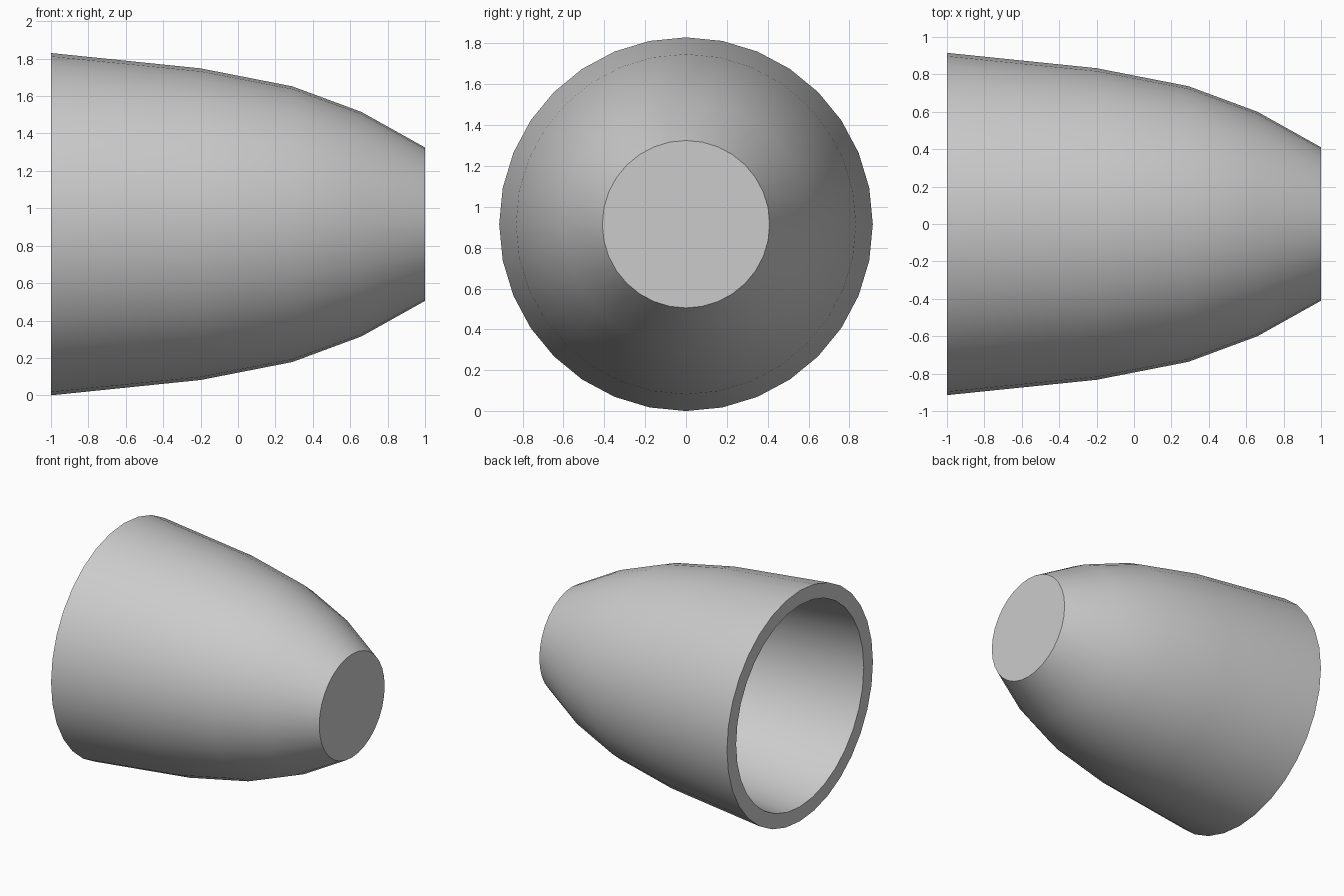
import bpy, bmesh, math

cube = bpy.data.objects.get("Cube")
if cube:
    bpy.data.objects.remove(cube, do_unlink=True)

SIDES = 32
CENTRE = 0.915

grey = bpy.data.materials.new("light grey")
grey.use_nodes = True
colour = (0.6, 0.6, 0.6, 1)
grey.diffuse_color = colour
grey.node_tree.nodes["Principled BSDF"].inputs["Base Color"].default_value = colour

# Profile as (x, radius): outer wall to the blunt end, then the hollow
outer = [(-1, 0.915), (-0.2, 0.833), (0.29, 0.737), (0.66, 0.6), (1, 0.41)]
inner = [(-1, 0.80), (-0.2, 0.72), (0.26, 0.63), (0.6, 0.5), (0.88, 0.33)]

bm = bmesh.new()


def ring(x, r):
    angles = [2 * math.pi * i / SIDES for i in range(SIDES)]
    return [bm.verts.new((x, r * math.cos(a), CENTRE + r * math.sin(a))) for a in angles]


# Shell running from the inner floor, round the rim, to the closed end
rings = [ring(x, r) for x, r in inner[::-1] + outer]
for a, b in zip(rings, rings[1:]):
    for i in range(SIDES):
        j = (i + 1) % SIDES
        bm.faces.new((a[i], a[j], b[j], b[i]))
bm.faces.new(rings[0])
bm.faces.new(rings[-1])
bmesh.ops.recalc_face_normals(bm, faces=bm.faces)

mesh = bpy.data.meshes.new("hollow_nose_shell")
bm.to_mesh(mesh)
bm.free()
mesh.materials.append(grey)
shell = bpy.data.objects.new("hollow_nose_shell", mesh)
bpy.context.collection.objects.link(shell)

# Smooth walls with a crisp rim and end
bpy.ops.object.select_all(action="DESELECT")
shell.select_set(True)
bpy.context.view_layer.objects.active = shell
bpy.ops.object.shade_smooth_by_angle(angle=math.radians(35))
